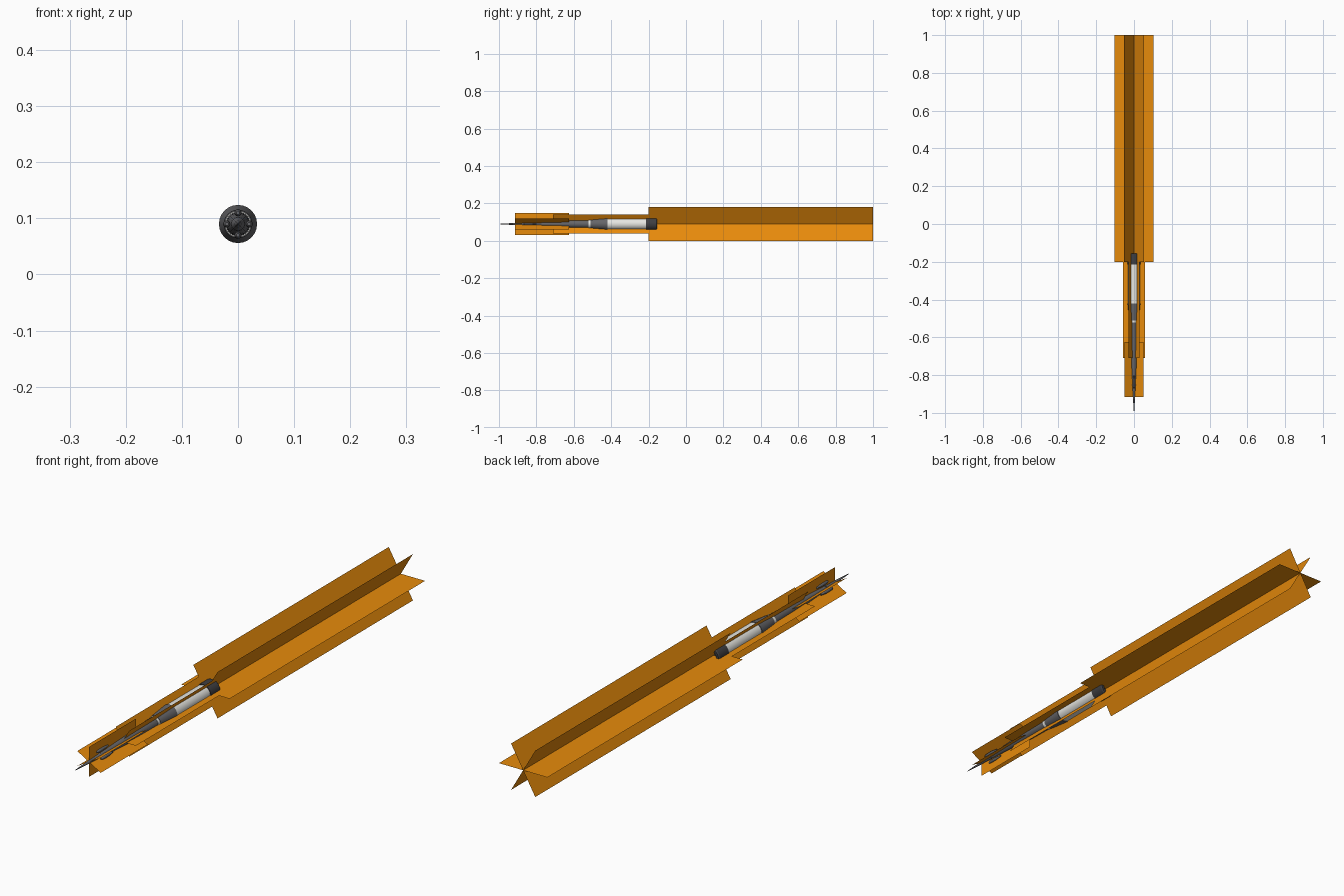
import bpy, bmesh, math
from mathutils import Matrix, Vector

if "Cube" in bpy.data.objects:
    bpy.data.objects.remove(bpy.data.objects["Cube"])

AXIS_Z = 0.09  # height of the flight axis


def mat(name, rgb):
    m = bpy.data.materials.new(name)
    m.diffuse_color = (*rgb, 1)
    m.use_nodes = True
    m.node_tree.nodes["Principled BSDF"].inputs["Base Color"].default_value = m.diffuse_color
    return m


ORANGE = mat("flame orange", (1.0, 0.32, 0.004))
DARK = mat("dark grey", (0.13, 0.13, 0.14))
BLACK = mat("charcoal", (0.05, 0.05, 0.055))
WHITE = mat("off white", (0.8, 0.8, 0.76))


def finish(name, bm, material, smooth=True):
    me = bpy.data.meshes.new(name)
    bm.to_mesh(me)
    bm.free()
    me.materials.append(material)
    ob = bpy.data.objects.new(name, me)
    bpy.context.collection.objects.link(ob)
    if smooth:
        bpy.context.view_layer.objects.active = ob
        ob.select_set(True)
        bpy.ops.object.shade_smooth_by_angle(angle=math.radians(30))
        ob.select_set(False)
    return ob


def lathe(name, profile, material, sides=24, offset=(0, 0)):
    """Turn (y, radius) points around the flight axis."""
    bm = bmesh.new()
    rings = []
    for y, r in profile:
        rings.append([bm.verts.new((offset[0] + r * math.cos(a), y, AXIS_Z + offset[1] + r * math.sin(a)))
                      for a in (2 * math.pi * i / sides for i in range(sides))])
    for p, q in zip(rings, rings[1:]):
        for i in range(sides):
            j = (i + 1) % sides
            bm.faces.new((p[i], p[j], q[j], q[i]))
    bm.faces.new(rings[0])
    bm.faces.new(rings[-1])
    bmesh.ops.recalc_face_normals(bm, faces=bm.faces)
    return finish(name, bm, material)


def flame_star(name, y0, y1, radius, first_angle):
    """Three flat sheets crossing on the flight axis."""
    bm = bmesh.new()
    for k in range(3):
        a = math.radians(first_angle + 60 * k)
        x, z = radius * math.cos(a), radius * math.sin(a)
        bm.faces.new([bm.verts.new(c) for c in (
            (-x, y0, AXIS_Z - z), (x, y0, AXIS_Z - z + 2 * z),
            (x, y1, AXIS_Z + z), (-x, y1, AXIS_Z - z))])
    return finish(name, bm, ORANGE, smooth=False)


# flame sheets
flame_star("main_flame", -0.2, 1.0, 0.104, 0)
flame_star("middle_flame", -0.71, -0.2, 0.058, 0)
flame_star("front_flame", -0.915, -0.625, 0.058, 30)

# rocket body, nose to tail
lathe("nose_spike", [(-1.0, 0.0008), (-0.93, 0.005), (-0.86, 0.009), (-0.85, 0.012)], DARK)
lathe("nose_stage", [(-0.85, 0.009), (-0.76, 0.014), (-0.64, 0.02), (-0.515, 0.022)], DARK)
lathe("collar_band", [(-0.522, 0.0235), (-0.51, 0.0235)], WHITE)
lathe("shoulder_cone", [(-0.51, 0.025), (-0.42, 0.034)], DARK)
lathe("main_tank", [(-0.42, 0.0315), (-0.21, 0.0315)], WHITE)
lathe("tail_ring", [(-0.215, 0.034), (-0.16, 0.034), (-0.155, 0.031), (-0.155, 0.022), (-0.17, 0.012)], BLACK)

# four small motors around the nose
for k in range(4):
    a = k * math.pi / 2
    lathe(f"nose_motor_{k + 1}", [(-0.87, 0.003), (-0.862, 0.006), (-0.83, 0.0065), (-0.80, 0.003)],
          DARK, 12, (0.02 * math.cos(a), 0.02 * math.sin(a)))
